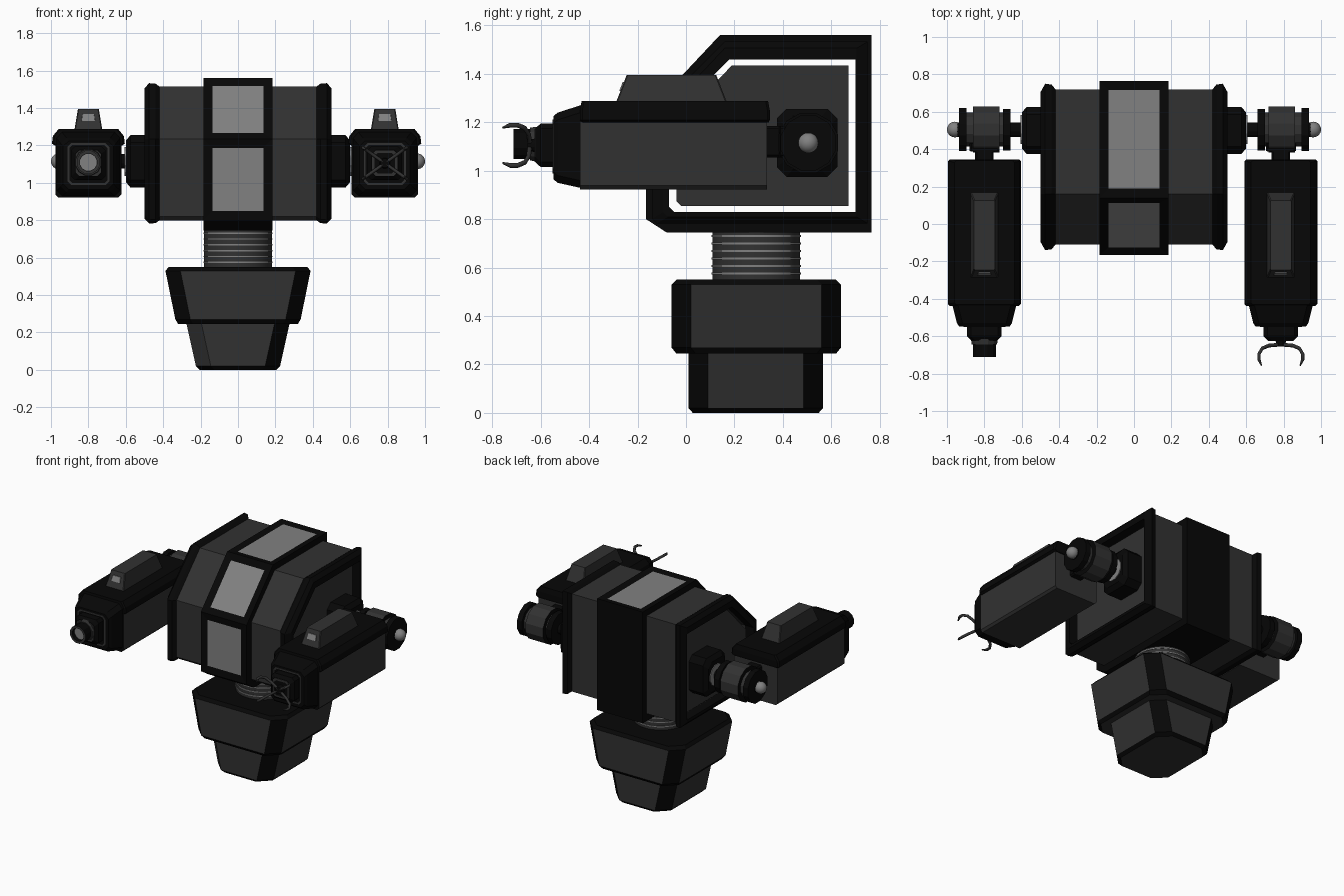
import bpy, bmesh, math

if "Cube" in bpy.data.objects:
    bpy.data.objects.remove(bpy.data.objects["Cube"])


def material(name, v):
    m = bpy.data.materials.new(name)
    m.use_nodes = True
    m.diffuse_color = (v, v, v, 1)
    m.node_tree.nodes["Principled BSDF"].inputs["Base Color"].default_value = (v, v, v, 1)
    return m


MATS = [material("black_armour", 0.002), material("dark_grey_panel", 0.031),
        material("light_grey_glass", 0.22)]
BLACK, GREY, LIGHT = range(3)


def finish(name, bm, color, smooth=False):
    """Turn a bmesh into an object; color is an index or a rule on faces."""
    bmesh.ops.recalc_face_normals(bm, faces=bm.faces)
    for f in bm.faces:
        f.material_index = color(f) if callable(color) else color
    me = bpy.data.meshes.new(name)
    bm.to_mesh(me)
    bm.free()
    for m in MATS:
        me.materials.append(m)
    ob = bpy.data.objects.new(name, me)
    bpy.context.collection.objects.link(ob)
    if smooth:
        bpy.ops.object.select_all(action='DESELECT')
        ob.select_set(True)
        bpy.context.view_layer.objects.active = ob
        bpy.ops.object.shade_smooth_by_angle()


def put(axis, t, u, v):
    return {"x": (t, u, v), "y": (u, t, v), "z": (u, v, t)}[axis]


def loft(name, axis, sections, color, closed=False, detail=None, smooth=False):
    """Skin a list of (position, 2D outline); closed joins last to first."""
    bm = bmesh.new()
    rings = [[bm.verts.new(put(axis, t, u, v)) for u, v in pts] for t, pts in sections]
    n = len(rings[0])
    pairs = list(zip(rings, rings[1:]))
    if closed:
        pairs.append((rings[-1], rings[0]))
    for a, b in pairs:
        for i in range(n):
            j = (i + 1) % n
            bm.faces.new((a[i], a[j], b[j], b[i]))
    if not closed:
        bm.faces.new(rings[0])
        bm.faces.new(rings[-1])
    if detail:
        detail(bm)
    finish(name, bm, color, smooth)


def rect(u, v, hu, hv, c):
    """Rectangle outline with cut corners."""
    q = [(hu, hv - c), (hu - c, hv), (c - hu, hv), (-hu, hv - c),
         (-hu, c - hv), (c - hu, -hv), (hu - c, -hv), (hu, c - hv)]
    return [(u + a, v + b) for a, b in q]


def circle(u, v, r, n=12):
    return [(u + r * math.cos(math.tau * (i + .5) / n),
             v + r * math.sin(math.tau * (i + .5) / n)) for i in range(n)]


def hull_outline(y0, y1, z0, z1, ym, zm, cy=.02, cz=.02):
    """Side outline: sloped brow, cut front lower corner."""
    return [(y0, z0 + cz), (y0, zm), (ym, z1), (y1, z1), (y1, z0), (y0 + cy, z0)]


# Torso: hollow hull, end rims and recessed side panels
inner = hull_outline(-.07, .70, .83, 1.46, .18, 1.21)
panel = hull_outline(-.04, .67, .855, 1.435, .19, 1.20)


def grown(d):
    return hull_outline(-.11 - d, .72 + d, .80 - d * .6, 1.515 + d * .6, .16, 1.235)


loft("torso_hull", "x", [(-.43, grown(0)), (.43, grown(0)), (.43, inner), (-.43, inner)],
     GREY, closed=True)
for s, side in ((1, "left"), (-1, "right")):
    loft(side + "_torso_rim", "x",
         [(s * .42, grown(0)), (s * .44, grown(.025)), (s * .475, grown(.03)),
          (s * .50, grown(-.015)), (s * .50, inner), (s * .42, inner)], BLACK, closed=True)
    loft(side + "_side_panel", "x", [(s * .44, panel), (s * .46, panel)], GREY)

# Centre band with three inset windows
band = hull_outline(-.165, .765, .745, 1.56, .14, 1.235, .085, .055)


def windows(bm):
    bmesh.ops.recalc_face_normals(bm, faces=bm.faces)
    faces = []
    for f in bm.faces:
        c, n = f.calc_center_median(), f.normal
        top = n.z > .6 and c.z > 1.3
        front = n.y < -.9 and c.z > .9 and c.y < 0
        if top or front:
            faces.append(f)
    bmesh.ops.inset_individual(bm, faces=faces, thickness=.07, depth=0)
    for f in faces:
        f.material_index = LIGHT
        bmesh.ops.translate(bm, verts=f.verts, vec=f.normal * -.008)


loft("centre_band", "x", [(-.185, band), (.185, band), (.185, inner), (-.185, inner)],
     lambda f: f.material_index, closed=True, detail=windows)

# Ribbed waist
loft("waist", "z", [(.53, circle(0, .29, .182, 32)), (.76, circle(0, .29, .182, 32))],
     GREY, smooth=True)
for i in range(6):
    z = .572 + i * .031
    loft("waist_ring", "z", [(z, circle(0, .29, .186, 32)), (z + .007, circle(0, .29, .186, 32))],
         LIGHT, smooth=True)


# Pelvis: two tapered blocks, broad faces grey and cut edges black
def pelvis_color(f):
    n = f.normal
    return GREY if max(abs(n.x), abs(n.y), -n.z) > .92 else BLACK


def base_color(f):
    n = f.normal
    return GREY if n.x < -.5 and n.y < -.5 else pelvis_color(f)


loft("pelvis_upper", "z", [(.245, rect(0, .29, .32, .33, .08)), (.27, rect(0, .29, .335, .35, .08)),
                           (.53, rect(0, .29, .388, .35, .08)), (.55, rect(0, .29, .37, .33, .08))],
     pelvis_color)
loft("pelvis_lower", "z", [(0, rect(0, .288, .205, .26, .08)), (.02, rect(0, .288, .225, .278, .08)),
                           (.25, rect(0, .288, .276, .278, .08))], base_color)


def ball(name, center, r, color):
    bm = bmesh.new()
    bmesh.ops.create_uvsphere(bm, u_segments=20, v_segments=12, radius=r)
    bmesh.ops.translate(bm, verts=bm.verts, vec=center)
    finish(name, bm, color, True)


def frame(name, cx, cz, y, h, w):
    """Thin square trim plate facing forward."""
    a, b = rect(cx, cz, h, h, .02), rect(cx, cz, h - w, h - w, .016)
    loft(name, "y", [(y, a), (y - .005, a), (y - .005, b), (y, b)], GREY, closed=True)


def arm(s, side, cx):
    # Shoulder mount, axle, wheel and end ball
    loft(side + "_shoulder_mount", "x", [(s * .45, rect(.5, 1.115, .125, .14, .04)),
                                         (s * .575, rect(.5, 1.115, .125, .14, .04)),
                                         (s * .60, rect(.5, 1.115, .095, .11, .035))], BLACK)
    loft(side + "_mount_disc", "x", [(s * .60, circle(.505, 1.115, .08)),
                                     (s * .606, circle(.505, 1.115, .08))], LIGHT)
    wheel_color = lambda f: BLACK if abs(f.normal.x) > .9 else GREY
    for part, x0, x1, r, col in (("axle", .59, .97, .04, BLACK), ("inner_flange", .66, .70, .115, BLACK),
                                 ("hub", .69, .90, .095, wheel_color),
                                 ("wheel", .718, .86, .128, wheel_color),
                                 ("outer_flange", .895, .935, .118, BLACK)):
        loft(side + "_shoulder_" + part, "x", [(s * x0, circle(.505, 1.115, r)),
                                               (s * x1, circle(.505, 1.115, r))], col)
    ball(side + "_shoulder_ball", (s * .958, .505, 1.115), .042, LIGHT)
    loft(side + "_arm_link", "y", [(.32, rect(cx, 1.12, .05, .065, .01)),
                                   (.385, rect(cx, 1.12, .05, .065, .01)),
                                   (.39, rect(cx, 1.12, .08, .065, .01)),
                                   (.43, rect(cx, 1.12, .08, .065, .01))], BLACK)
    # Forearm body, roof and nose
    loft(side + "_forearm", "y", [(-.437, rect(cx, 1.075, .177, .152, .015)),
                                  (.335, rect(cx, 1.075, .177, .152, .015))],
         lambda f: BLACK if f.normal.y < -.9 else GREY)
    loft(side + "_forearm_roof", "z",
         [(z, rect(cx, -.046, hx, hy, .01)) for z, hx, hy in
          ((1.20, .18, .388), (1.21, .195, .392), (1.25, .19, .392), (1.287, .16, .385))], BLACK)
    loft(side + "_forearm_nose", "y", [(-.43, rect(cx, 1.10, .172, .172, .03)),
                                       (-.53, rect(cx, 1.095, .147, .145, .03)),
                                       (-.548, rect(cx, 1.095, .135, .13, .03))], BLACK)
    loft(side + "_wrist", "y", [(-.54, rect(cx, 1.105, .092, .09, .02)),
                                (-.60, rect(cx, 1.105, .092, .09, .02)),
                                (-.622, rect(cx, 1.105, .07, .07, .02))], BLACK)
    frame(side + "_nose_trim", cx, 1.1, -.547, .112, .01)
    frame(side + "_wrist_trim", cx, 1.105, -.621, .068, .014)
    # Roof pod with a small front lens
    loft(side + "_roof_pod", "z", [(1.28, rect(cx, -.06, .075, .23, .005)),
                                   (1.395, rect(cx, -.06, .056, .185, .005))], GREY)
    loft(side + "_pod_lens", "z", [(1.33, rect(cx, -.2695, .036, .006, .001)),
                                   (1.367, rect(cx, -.255, .031, .006, .001))], LIGHT)


arm(1, "left", .785)
arm(-1, "right", -.80)

# Right hand: barrel with recessed bright core
gx, gz = -.80, 1.11
loft("gun_collar", "y", [(-.61, circle(gx, gz, .075)), (-.645, circle(gx, gz, .07))], GREY)
loft("gun_barrel", "y", [(-.63, circle(gx, gz, .064)), (-.712, circle(gx, gz, .064)),
                         (-.712, circle(gx, gz, .047)), (-.68, circle(gx, gz, .047))],
     lambda f: GREY if f.normal.y < -.9 else BLACK)
loft("gun_core", "y", [(-.675, circle(gx, gz, .046)), (-.683, circle(gx, gz, .046))], LIGHT)

# Left hand: four curved claws on a short stem
hx, hz = .785, 1.105
loft("claw_stem", "y", [(-.61, circle(hx, hz, .03)), (-.655, circle(hx, hz, .025))], BLACK)
for sx in (1, -1):
    for sz in (1, -1):
        path = [(.05, -.645), (.55, -.65), (.85, -.665), (1, -.695), (1, -.725), (.88, -.757)]
        curve = bpy.data.curves.new("claw", "CURVE")
        curve.dimensions = "3D"
        curve.bevel_depth = .01
        curve.bevel_resolution = 1
        curve.use_fill_caps = True
        spline = curve.splines.new("POLY")
        spline.points.add(len(path) - 1)
        for p, (r, y) in zip(spline.points, path):
            p.co = (hx + sx * .117 * r, y, hz + sz * .083 * r, 1)
        spline.points[-1].radius = .4
        curve.materials.append(MATS[GREY])
        bpy.context.collection.objects.link(bpy.data.objects.new("claw", curve))
